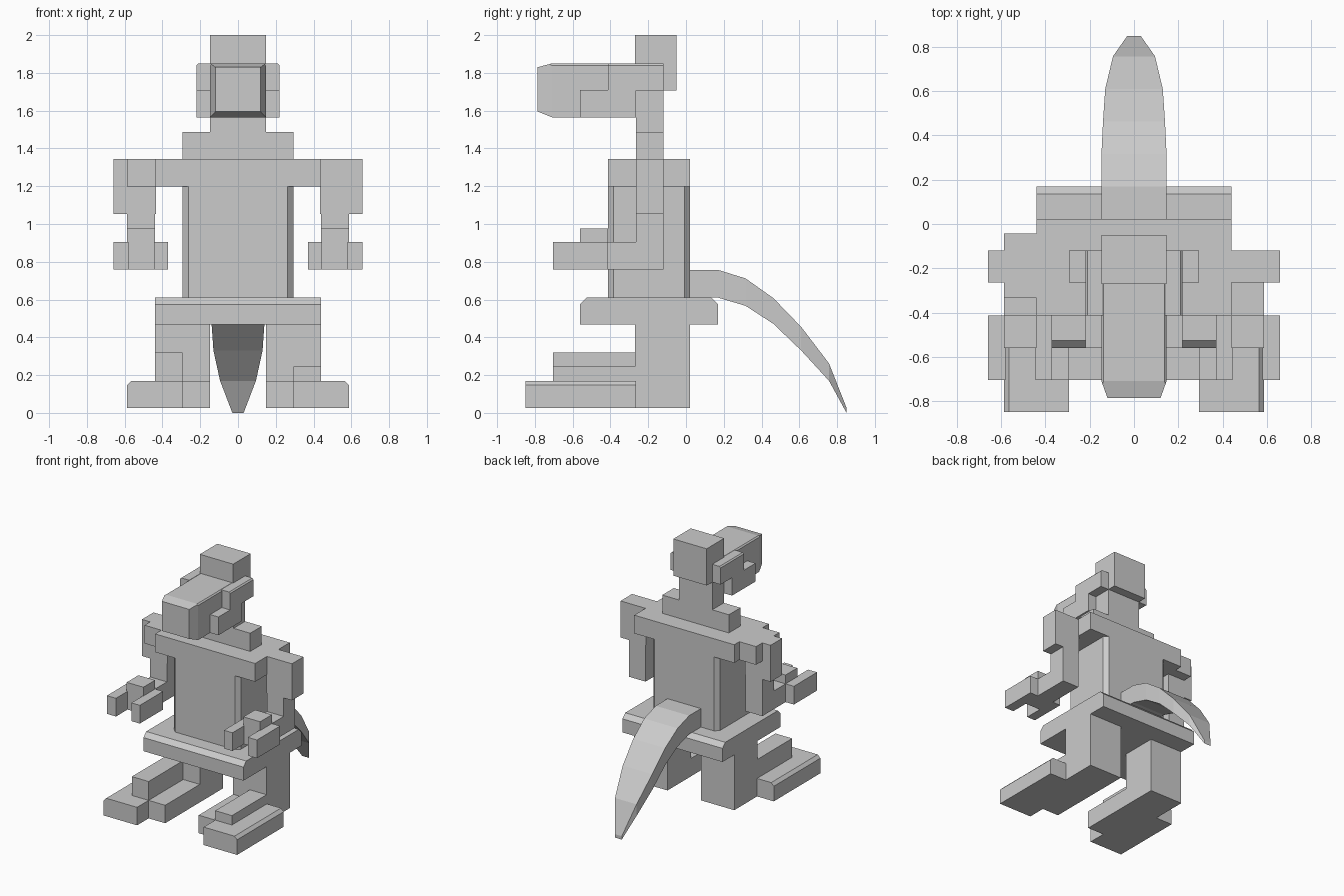
import bpy
import bmesh

cube = bpy.data.objects.get("Cube")
if cube:
    bpy.data.objects.remove(cube, do_unlink=True)

grey = bpy.data.materials.new("light_grey")
grey.use_nodes = True
COLOUR = (0.6, 0.6, 0.6, 1)
grey.diffuse_color = COLOUR
grey.node_tree.nodes["Principled BSDF"].inputs["Base Color"].default_value = COLOUR


def loft(name, rings, chamfer=0, pick=None):
    """Join rectangles (y, x0, x1, z0, z1) front to back; bevel the picked edges."""
    bm = bmesh.new()
    loops = [[bm.verts.new(p) for p in ((x0, y, z0), (x1, y, z0), (x1, y, z1), (x0, y, z1))]
             for y, x0, x1, z0, z1 in rings]
    bm.faces.new(loops[0])
    bm.faces.new(loops[-1][::-1])
    for a, b in zip(loops, loops[1:]):
        for i in range(4):
            j = (i + 1) % 4
            bm.faces.new((a[i], b[i], b[j], a[j]))
    if pick:
        edges = [e for e in bm.edges
                 if pick((e.verts[0].co + e.verts[1].co) / 2, e.verts[1].co - e.verts[0].co)]
        bmesh.ops.bevel(bm, geom=edges, offset=chamfer, segments=1, affect='EDGES')
    bmesh.ops.recalc_face_normals(bm, faces=bm.faces[:])
    mesh = bpy.data.meshes.new(name)
    bm.to_mesh(mesh)
    bm.free()
    mesh.materials.append(grey)
    obj = bpy.data.objects.new(name, mesh)
    bpy.context.collection.objects.link(obj)
    return obj


def box(name, x, y, z, chamfer=0, pick=None):
    return loft(name, [(v, *x, *z) for v in y], chamfer, pick)


def pair(name, x, y, z, chamfer=0, pick=None):
    """One block on each side of the body."""
    box("left_" + name, x, y, z, chamfer, pick)
    box("right_" + name, (-x[1], -x[0]), y, z, chamfer, pick)


def centred(name, half, y, z, chamfer=0, pick=None):
    box(name, (-half, half), y, z, chamfer, pick)


# Block steps shared by most parts
U, H = 0.147, 0.22
ARM = (0.44, 0.587)
ARM_Y = (-0.265, -0.12)

# Body
centred("torso", 0.293, (-0.413, 0.022), (0.6, 1.21), 0.03, lambda m, d: abs(d.z) > 0.1)
centred("shoulders", 0.44, (-0.413, 0.022), (1.198, 1.343))
centred("hips", 0.44, (-0.56, 0.17), (0.467, 0.61), 0.035,
        lambda m, d: abs(d.x) > 0.1 and m.z > 0.6)

# Neck and head
centred("collar", 0.293, ARM_Y, (1.34, 1.488))
centred("neck", U, ARM_Y, (1.48, 1.72))
centred("head", U, (-0.27, -0.05), (1.708, 2.0))
loft("snout", [(-0.785, -0.12, 0.12, 1.595, 1.83),
               (-0.71, -U, U, 1.565, 1.85),
               (-0.265, -U, U, 1.565, 1.85)],
     0.01, lambda m, d: m.z > 1.845 and abs(d.y) > 0.1)
pair("cheek", (0.14, H), (-0.413, -0.12), (1.708, 1.85), 0.01,
     lambda m, d: abs(d.y) > 0.1 and m.z > 1.84 and abs(m.x) > 0.2)
pair("jaw", (0.14, H), (-0.56, -0.265), (1.565, 1.71))

# Arms and hands
pair("shoulder_pad", (0.435, 0.66), ARM_Y, (1.052, 1.343))
pair("arm", ARM, ARM_Y, (0.76, 1.06))
box("right_shoulder_block", (-0.587, -0.435), (-0.335, -0.042), (1.198, 1.343))
pair("forearm", ARM, (-0.56, -0.2), (0.76, 0.905))
pair("knuckle", ARM, (-0.56, -0.413), (0.9, 0.975))
pair("outer_finger", (0.58, 0.66), (-0.705, -0.413), (0.76, 0.905))
pair("inner_finger", (0.37, 0.445), (-0.705, -0.413), (0.76, 0.905))

# Legs and feet
pair("leg", (U, 0.44), (-0.27, 0.022), (0.027, 0.475))
pair("outer_foot", (0.293, 0.587), (-0.85, -0.265), (0.027, 0.17), 0.023,
     lambda m, d: abs(d.y) > 0.1 and m.z > 0.16 and abs(m.x) > 0.5)
pair("inner_foot", (U, 0.3), (-0.705, -0.265), (0.027, 0.17))
box("left_instep", (0.293, 0.44), (-0.705, -0.265), (0.16, 0.245))
box("right_instep", (-0.44, -0.293), (-0.705, -0.265), (0.16, 0.32))

# Curved tail: y, half width, underside, top
tail = [(0.015, U, 0.61, 0.757), (0.17, U, 0.61, 0.757), (0.315, U, 0.567, 0.712),
        (0.462, 0.14, 0.472, 0.608), (0.61, 0.13, 0.33, 0.455),
        (0.757, 0.095, 0.17, 0.262), (0.85, 0.03, 0.0, 0.027)]
loft("tail", [(y, -w, w, low, high) for y, w, low, high in tail])
